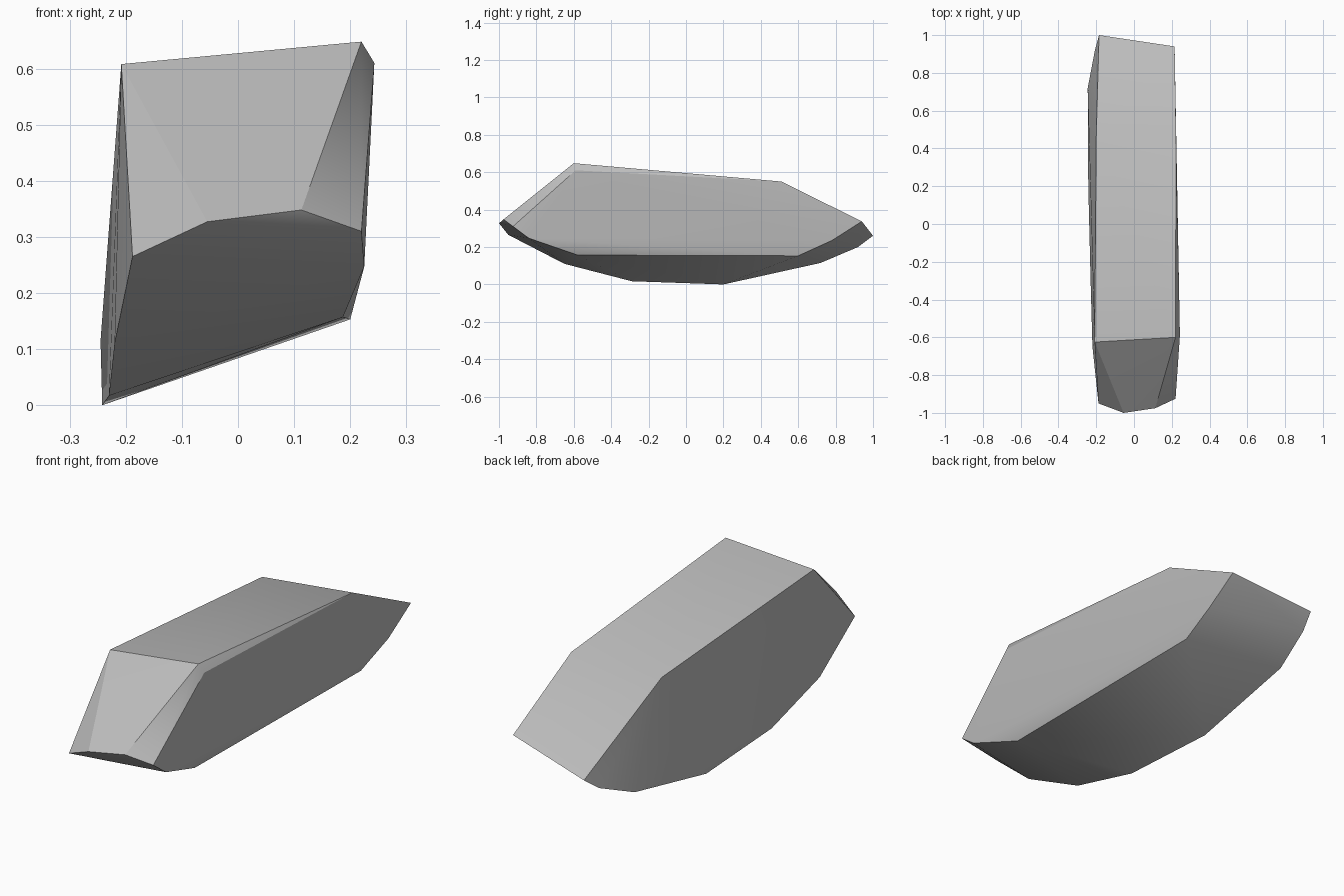
import bpy
import bmesh
import math

default_cube = bpy.data.objects.get("Cube")
if default_cube:
    bpy.data.objects.remove(default_cube, do_unlink=True)


def make_material(name, color):
    material = bpy.data.materials.new(name)
    material.use_nodes = True
    material.diffuse_color = color
    material.node_tree.nodes["Principled BSDF"].inputs["Base Color"].default_value = color
    return material


def make_hull(name, points, material):
    """Wrap a set of corner points in a closed convex shell."""
    bm = bmesh.new()
    for point in points:
        bm.verts.new(point)
    result = bmesh.ops.convex_hull(bm, input=bm.verts)
    loose = {v for v in result["geom_interior"] + result["geom_unused"]
             if isinstance(v, bmesh.types.BMVert)}
    bmesh.ops.delete(bm, geom=list(loose), context="VERTS")
    # Merge the coplanar triangles into clean facets
    bmesh.ops.dissolve_limit(bm, angle_limit=math.radians(1),
                             verts=bm.verts, edges=bm.edges)
    bmesh.ops.recalc_face_normals(bm, faces=bm.faces)
    mesh = bpy.data.meshes.new(name)
    bm.to_mesh(mesh)
    bm.free()
    mesh.materials.append(material)
    obj = bpy.data.objects.new(name, mesh)
    bpy.context.collection.objects.link(obj)
    return obj


# Flat sloping top, with a chipped front corner
top_corners = [
    (-.208, -.625, .608), (.22, -.6, .648), (.243, -.59, .61),
    (.222, .51, .55), (-.2, .46, .528),
]

# Curved lower rim on the right-hand flank, front to back
right_flank_rim = [
    (-.188, -.95, .265), (-.22, -.65, .11), (-.23, -.29, .017),
    (-.242, .2, 0), (-.245, .72, .115), (-.207, .92, .2), (-.185, 1, .26),
]

# Higher lower rim on the left-hand flank, front to back
left_flank_rim = [
    (.22, -.925, .31), (.225, -.84, .247), (.187, -.58, .157),
    (.2, .6, .153), (.213, .78, .235), (.215, .94, .337),
]

# Blunt front edge
front_edge = [(-.055, -1, .327), (.113, -.975, .348)]

stone_grey = make_material("stone grey", (.5, .5, .5, 1))
stone = make_hull("stone_block",
                  top_corners + right_flank_rim + left_flank_rim + front_edge,
                  stone_grey)

# Soft facets with crisp main edges
bpy.ops.object.select_all(action="DESELECT")
stone.select_set(True)
bpy.context.view_layer.objects.active = stone
bpy.ops.object.shade_smooth_by_angle(angle=math.radians(30))
